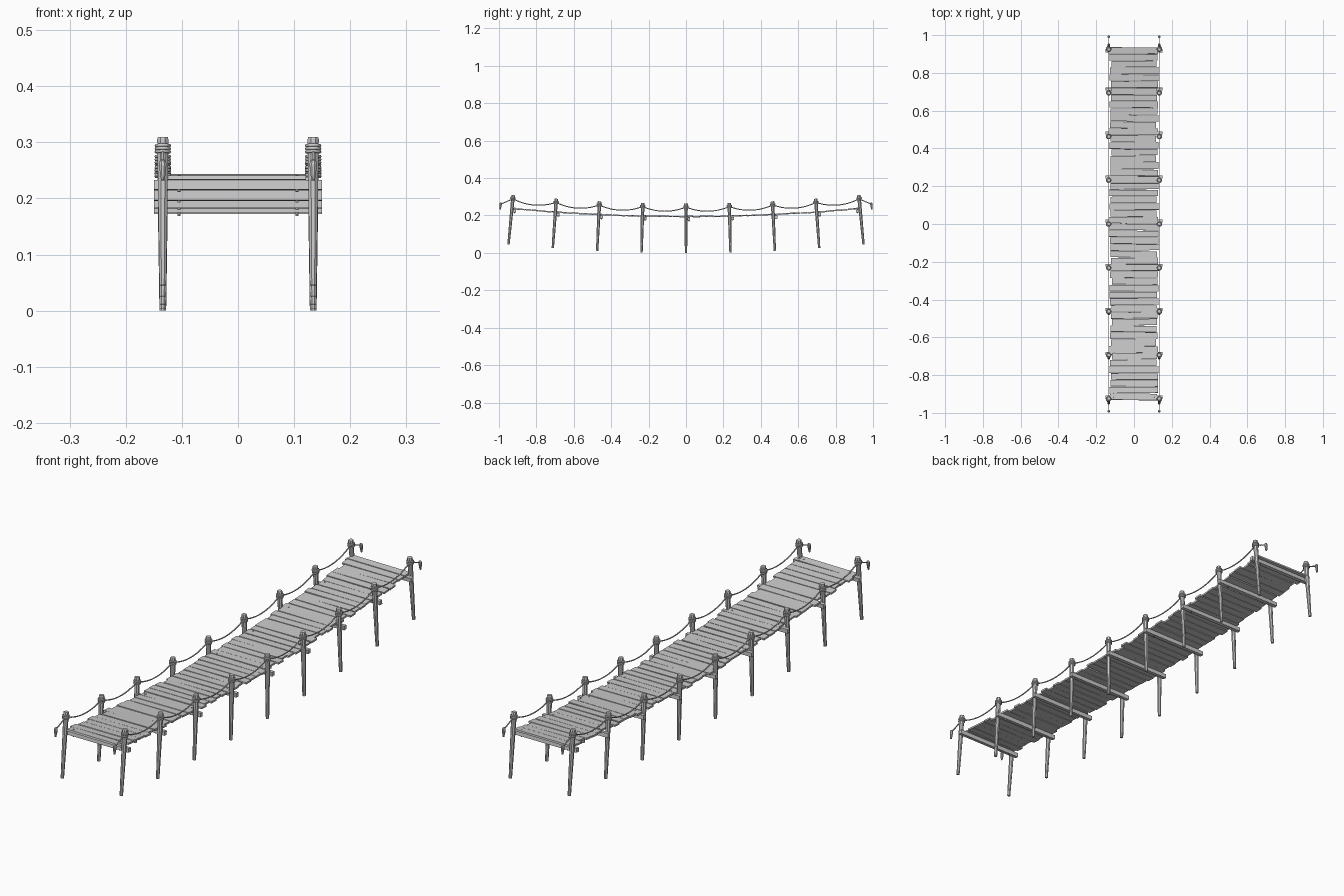
import bpy, bmesh, math, random
from mathutils import Vector

if "Cube" in bpy.data.objects:
    bpy.data.objects.remove(bpy.data.objects["Cube"])

random.seed(4)
R, H0 = 9.8, 0.195                      # radius of the sagging arc and deck height
POST_X = 0.134
STATIONS = [-0.932 + i * 0.233 for i in range(9)]


def bend(p):
    a, r = p.y / R, R - (p.z - H0)
    return Vector((p.x, r * math.sin(a), H0 + R - r * math.cos(a)))


def finish(name, bm):
    """Bend the straight part along the arc and make it an object."""
    for v in bm.verts:
        v.co = bend(v.co)
    bmesh.ops.recalc_face_normals(bm, faces=bm.faces)
    me = bpy.data.meshes.new(name)
    bm.to_mesh(me)
    bm.free()
    ob = bpy.data.objects.new(name, me)
    bpy.context.collection.objects.link(ob)
    return ob


def loft(bm, rings):
    vs = [[bm.verts.new(p) for p in r] for r in rings]
    n = len(vs[0])
    for a, b in zip(vs, vs[1:]):
        for i in range(n):
            bm.faces.new((a[i], a[(i + 1) % n], b[(i + 1) % n], b[i]))
    bm.faces.new(vs[0][::-1])
    bm.faces.new(vs[-1])


def turned(bm, x, y, profile, n=8):
    """Upright faceted shape from (radius, height) pairs."""
    loft(bm, [[(x + r * math.cos((i + .5) * math.tau / n),
                y + r * math.sin((i + .5) * math.tau / n), z)
               for i in range(n)] for r, z in profile])


def tube(bm, pts, r, n=6):
    pts = [Vector(p) for p in pts]
    rings = []
    for i, p in enumerate(pts):
        d = (pts[min(i + 1, len(pts) - 1)] - pts[max(i - 1, 0)]).normalized()
        u = d.cross(Vector((1, 0, 0)) if abs(d.x) < 0.5 and abs(d.y) > 0.3
                    else Vector((0, 0, 1))).normalized()
        w = d.cross(u)
        rings.append([p + r * (u * math.cos(k * math.tau / n) + w * math.sin(k * math.tau / n))
                      for k in range(n)])
    loft(bm, rings)


def ring(bm, x, y, z, rad, r, n=12, m=6):
    """Closed rope turn around a post."""
    vs = [[bm.verts.new((x + (rad + r * math.cos(b)) * math.cos(a),
                         y + (rad + r * math.cos(b)) * math.sin(a), z + r * math.sin(b)))
           for b in (j * math.tau / m for j in range(m))]
          for a in (i * math.tau / n for i in range(n))]
    for i in range(n):
        for j in range(m):
            bm.faces.new((vs[i][j], vs[(i + 1) % n][j],
                          vs[(i + 1) % n][(j + 1) % m], vs[i][(j + 1) % m]))


def box(bm, c, s, skew=0.0, jit=0.0):
    vs = bmesh.ops.create_cube(bm, size=1)['verts']
    for v in vs:
        q = v.co.copy()
        v.co = Vector((c[0] + q.x * s[0], c[1] + q.y * s[1] + q.x * skew
                       + random.uniform(-jit, jit), c[2] + q.z * s[2]))


# Deck planks, uneven in length and slightly crooked
bm = bmesh.new()
N = 52
pitch = 1.872 / N
for i in range(N):
    y = -0.934 + pitch * (i + 0.5)
    box(bm, (random.uniform(-.005, .005), y, 0.194 + random.uniform(-.0012, .0012)),
        (0.25 + random.uniform(-.012, .014), pitch - random.uniform(.001, .004), 0.0075),
        random.uniform(-.003, .003), 0.001)
finish("deck_planks", bm)

# Crossbeams and their bolts, beside the posts
bm, bolts = bmesh.new(), bmesh.new()
for i, y in enumerate(STATIONS):
    by = y + (-0.015 if i == 8 else 0.015)
    box(bm, (0, by, 0.181), (0.3, 0.015, 0.017))
    for x in (-0.105, 0.105):
        turned(bolts, x, by, [(.003, .169), (.003, .199)], 6)
finish("crossbeams", bm)
finish("beam_bolts", bolts)

for side, sx in (("left", -POST_X), ("right", POST_X)):
    # Tapered posts with a small chamfer on top
    bm, wraps = bmesh.new(), bmesh.new()
    for y in STATIONS:
        turned(bm, sx, y, [(.0065, 0), (.0085, .12), (.0097, .2), (.0108, .261), (.0095, .265)])
        for z in (.239, .2445, .250):
            ring(wraps, sx, y, z, .0118, .003)
    finish(side + "_posts", bm)
    o = finish(side + "_rope_wraps", wraps)
    o.data.shade_smooth()

    # Hanging rope between posts, running out past each end
    pts = [(sx, -0.996, .213), (sx, -0.985, .216), (sx, -0.965, .226)]
    for a, b in zip(STATIONS, STATIONS[1:]):
        for k in range(12):
            t = k / 12
            pts.append((sx, a + (b - a) * t, .245 - .023 * 4 * t * (1 - t)))
    pts += [(sx, STATIONS[-1], .245), (sx, 0.965, .226), (sx, 0.985, .216), (sx, 0.996, .213)]
    rope = bmesh.new()
    tube(rope, pts, .0026)
    o = finish(side + "_rope", rope)
    o.data.shade_smooth()

    # Frayed rope ends hanging down
    bm = bmesh.new()
    for y in (-0.994, 0.994):
        turned(bm, sx, y, [(.0035, .182), (.0055, .195), (.007, .21), (.006, .2165), (.003, .219)])
    finish(side + "_rope_ends", bm)
